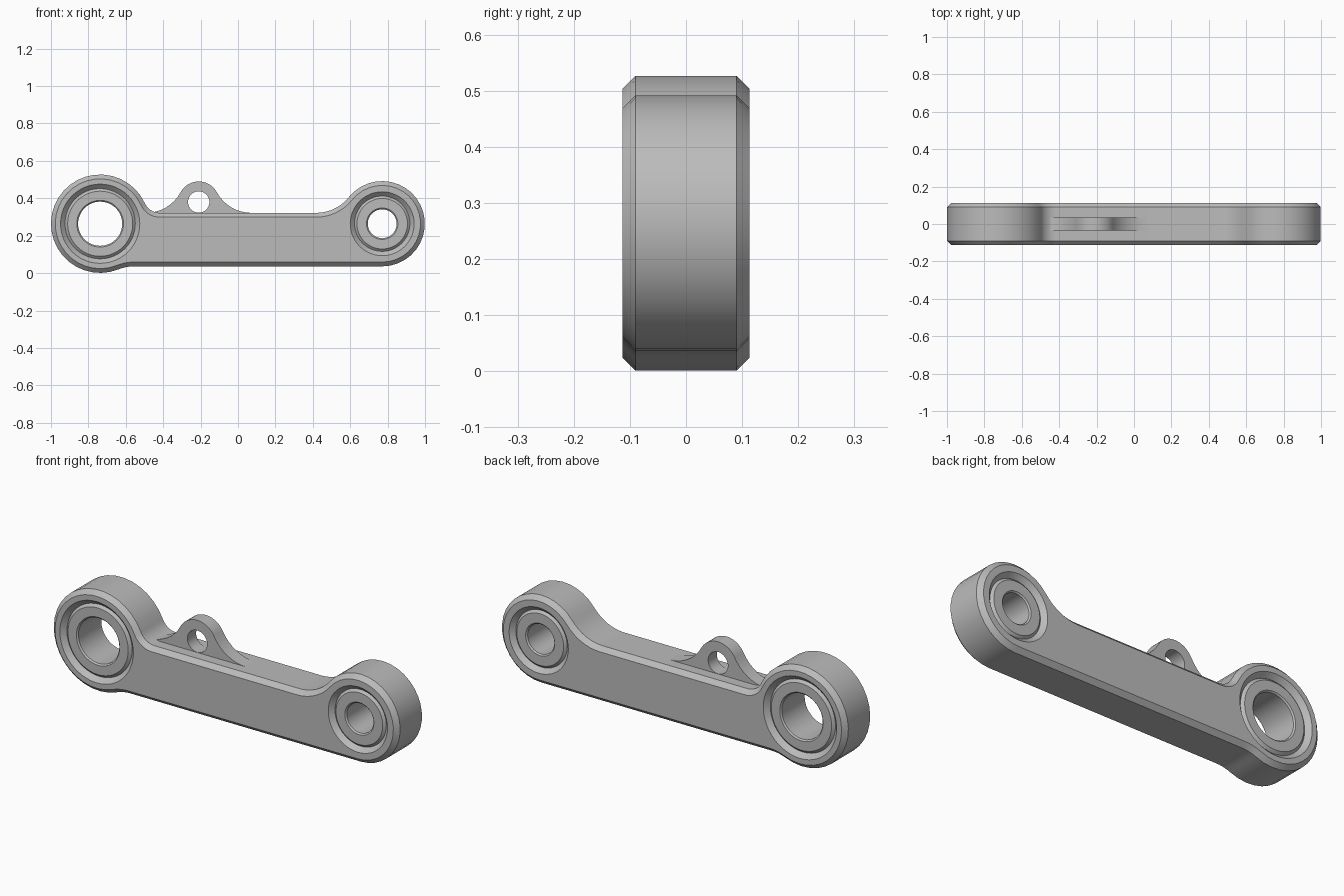
import bpy, bmesh, math
from math import sin, cos, pi, sqrt, atan2

cube = bpy.data.objects.get("Cube")
if cube:
    bpy.data.objects.remove(cube, do_unlink=True)

steel = bpy.data.materials.new("plain grey metal")
steel.use_nodes = True
steel.diffuse_color = (0.5, 0.5, 0.5, 1)
steel.node_tree.nodes["Principled BSDF"].inputs["Base Color"].default_value = (0.5, 0.5, 0.5, 1)

HALF = 0.113          # half thickness of the arm
CHAMFER = 0.023
AXIS_Z = 0.264        # height of both bores
BIG_X, BIG_R = -0.737, 0.263
SMALL_X, SMALL_R = 0.771, 0.228
TOP, BOTTOM = 0.322, 0.036
LUG_X, LUG_Z, LUG_R = -0.21, 0.38, 0.11


def finish(name, bm):
    bmesh.ops.recalc_face_normals(bm, faces=bm.faces)
    mesh = bpy.data.meshes.new(name)
    bm.to_mesh(mesh)
    bm.free()
    mesh.materials.append(steel)
    obj = bpy.data.objects.new(name, mesh)
    bpy.context.collection.objects.link(obj)
    return obj


def arc(cx, cz, r, a, b, n):
    return [(cx + r * cos(a + (b - a) * i / n), cz + r * sin(a + (b - a) * i / n))
            for i in range(n + 1)]


def blend(cx, cz, R, h, r, side, up):
    """Centre of the fillet between a round end and a level edge, and its angle from the end."""
    z = h + up * r
    x = cx + side * sqrt((R + r) ** 2 - (z - cz) ** 2)
    return x, z, atan2(z - cz, x - cx)


def arm_outline(d):
    """Counter-clockwise outline, moved inward by d."""
    R, S, top, low = BIG_R - d, SMALL_R - d, TOP - d, BOTTOM + d
    ra, rb, rc = 0.087 + d, 0.224 + d, 0.22 + d
    ax, az, aa = blend(BIG_X, AXIS_Z, R, top, ra, 1, 1)
    bx, bz, ba = blend(SMALL_X, AXIS_Z, S, top, rb, -1, 1)
    cx, cz, ca = blend(BIG_X, AXIS_Z, R, low, rc, 1, -1)
    return (arc(SMALL_X, AXIS_Z, S, -pi / 2, ba, 22)
            + arc(bx, bz, rb, ba - pi, -pi / 2, 8)[1:]
            + arc(ax, az, ra, -pi / 2, aa - pi, 8)
            + arc(BIG_X, AXIS_Z, R, aa, 2 * pi + ca, 26)[1:]
            + arc(cx, cz, rc, ca + pi, pi / 2, 5)[1:])


def loft(name, sections):
    """Join matching outlines, each at its own y, and cap both ends."""
    bm = bmesh.new()
    rings = [[bm.verts.new((x, y, z)) for x, z in pts] for y, pts in sections]
    n = len(rings[0])
    for lo, hi in zip(rings, rings[1:]):
        for i in range(n):
            j = (i + 1) % n
            bm.faces.new((lo[i], lo[j], hi[j], hi[i]))
    bm.faces.new(rings[0])
    bm.faces.new(rings[-1])
    return finish(name, bm)


def turned(name, x, z, profile, closed):
    """Revolve (radius, y) points about a y axis; closed gives a hollow ring."""
    if not closed:
        return loft(name, [(y, arc(x, z, r, 0, 2 * pi, 48)[:-1]) for r, y in profile])
    bm = bmesh.new()
    rings = [[bm.verts.new((px, y, pz)) for px, pz in arc(x, z, r, 0, 2 * pi, 48)[:-1]]
             for r, y in profile]
    for k, lo in enumerate(rings):
        hi = rings[(k + 1) % len(rings)]
        for i in range(48):
            j = (i + 1) % 48
            bm.faces.new((lo[i], lo[j], hi[j], hi[i]))
    return finish(name, bm)


def cut(obj, cutters):
    for c in cutters:
        c.hide_render = True
        mod = obj.modifiers.new("bore", "BOOLEAN")
        mod.operation, mod.solver, mod.object = "DIFFERENCE", "EXACT", c
    graph = bpy.context.evaluated_depsgraph_get()
    mesh = bpy.data.meshes.new_from_object(obj.evaluated_get(graph))
    obj.modifiers.clear()
    obj.data = mesh
    for c in cutters:
        bpy.data.objects.remove(c, do_unlink=True)


def mirrored(half):
    """Complete a front-half (radius, y) profile to the back."""
    return half + [(r, -y) for r, y in reversed(half)]


def bore_cutter(x, wide, seat):
    depth = wide - seat
    over = 0.03
    return turned("bore_cutter", x, AXIS_Z,
                  mirrored([(wide + over, -HALF - over), (seat, -HALF + depth)]), False)


def bushing(name, x, seat, face, bore):
    edge = HALF - 0.012
    return turned(name, x, AXIS_Z, mirrored(
        [(bore, -edge + 0.007), (bore + 0.007, -edge), (face, -edge),
         (seat + 0.001, -edge + seat - face)]), True)


# Chamfered arm with a countersunk seat at each end
arm = loft("arm", [(-HALF, arm_outline(CHAMFER)), (-HALF + CHAMFER, arm_outline(0)),
                   (HALF - CHAMFER, arm_outline(0)), (HALF, arm_outline(CHAMFER))])
cut(arm, [bore_cutter(BIG_X, 0.212, 0.188), bore_cutter(SMALL_X, 0.171, 0.148)])

# Bushings pressed into the seats
big = bushing("large_bushing", BIG_X, 0.188, 0.174, 0.118)
small = bushing("small_bushing", SMALL_X, 0.148, 0.135, 0.077)

# Thin flared lug on the top edge
fr = 0.21
rx, rz, ra = blend(LUG_X, LUG_Z, LUG_R, TOP, fr, 1, 1)
lx, lz, la = blend(LUG_X, LUG_Z, LUG_R, TOP, fr, -1, 1)
foot = TOP - 0.02
lug_pts = ([(lx, foot), (rx, foot)] + arc(rx, rz, fr, -pi / 2, ra - pi, 8)
           + arc(LUG_X, LUG_Z, LUG_R, ra, la, 18)[1:]
           + arc(lx, lz, fr, la - pi, -pi / 2, 8)[1:])
lug = loft("lug", [(-0.036, lug_pts), (0.036, lug_pts)])
cut(lug, [turned("lug_cutter", LUG_X, LUG_Z, [(0.057, -0.1), (0.057, 0.1)], False)])

# Smooth rounds, crisp chamfers
bpy.ops.object.select_all(action="DESELECT")
for obj in (arm, big, small, lug):
    obj.select_set(True)
bpy.context.view_layer.objects.active = arm
bpy.ops.object.shade_smooth_by_angle(angle=math.radians(25))
